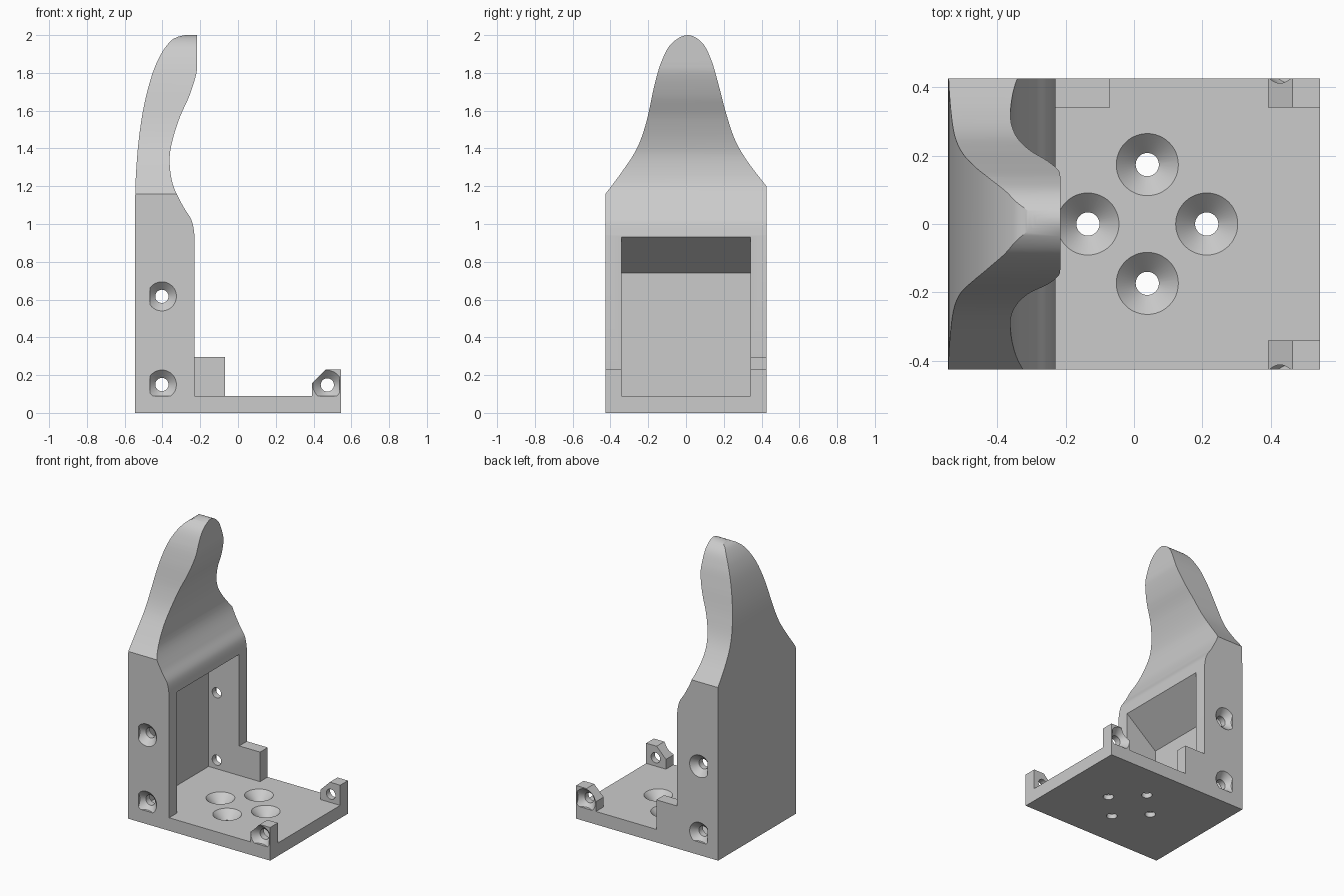
import bpy
import bmesh
from math import pi
from mathutils import Matrix, Vector

cube = bpy.data.objects.get("Cube")
if cube:
    bpy.data.objects.remove(cube, do_unlink=True)

HALF_X, HALF_Y, INNER_Y = 0.545, 0.426, 0.342
FLOOR, WALL_X, FACE_X = 0.09, -0.465, -0.23


def smooth_path(pts, steps=8):
    """Catmull-Rom curve through 2D points."""
    p = [Vector(q) for q in [pts[0], *pts, pts[-1]]]
    out = []
    for a, b, c, d in zip(p, p[1:], p[2:], p[3:]):
        for i in range(steps):
            t = i / steps
            out.append(0.5 * (2 * b + (c - a) * t + (2 * a - 5 * b + 4 * c - d) * t ** 2
                              + (3 * b - a - 3 * c + d) * t ** 3))
    return [tuple(v) for v in out] + [pts[-1]]


def to_object(bm, name):
    bmesh.ops.recalc_face_normals(bm, faces=bm.faces)
    mesh = bpy.data.meshes.new(name)
    bm.to_mesh(mesh)
    bm.free()
    obj = bpy.data.objects.new(name, mesh)
    bpy.context.collection.objects.link(obj)
    return obj


def prism(name, outline, lo, hi, axis="y"):
    """Extrude an (x, z) outline along y, or a (y, z) outline along x."""
    bm = bmesh.new()
    verts = [bm.verts.new((u, lo, z) if axis == "y" else (lo, u, z)) for u, z in outline]
    face = bm.faces.new(verts)
    grown = bmesh.ops.extrude_face_region(bm, geom=[face])["geom"]
    move = (0, hi - lo, 0) if axis == "y" else (hi - lo, 0, 0)
    bmesh.ops.translate(bm, vec=move, verts=[g for g in grown if isinstance(g, bmesh.types.BMVert)])
    return to_object(bm, name)


def screw_hole(name, matrix, hole, head, clips=()):
    """Countersunk drill along local -z, trimmed by planes (point, outward normal)."""
    bm = bmesh.new()
    sink = head - hole
    prof = [(0, -0.13), (hole, -0.13), (hole, -sink), (head, 0), (head, 0.03), (0, 0.03)]
    verts = [bm.verts.new((r, 0, z)) for r, z in prof]
    edges = [bm.edges.new(pair) for pair in zip(verts, verts[1:])]
    bmesh.ops.spin(bm, geom=verts + edges, cent=(0, 0, 0), axis=(0, 0, 1),
                   angle=2 * pi, steps=48)
    bmesh.ops.remove_doubles(bm, verts=bm.verts, dist=1e-5)
    bmesh.ops.transform(bm, matrix=matrix, verts=bm.verts)
    for co, no in clips:
        bmesh.ops.bisect_plane(bm, geom=bm.verts[:] + bm.edges[:] + bm.faces[:],
                               plane_co=co, plane_no=no, clear_outer=True)
        bmesh.ops.holes_fill(bm, edges=[e for e in bm.edges if e.is_boundary])
    return to_object(bm, name)


def combine(target, tool, operation):
    mod = target.modifiers.new(operation.title(), "BOOLEAN")
    mod.operation, mod.object, mod.solver = operation, tool, "EXACT"
    bpy.context.view_layer.objects.active = target
    bpy.ops.object.modifier_apply(modifier=mod.name)
    bpy.data.objects.remove(tool, do_unlink=True)


# Side profile: base plate and curved upright
back = smooth_path([(-HALF_X, 1.08), (-0.541, 1.25), (-0.525, 1.45), (-0.497, 1.63),
                    (-0.455, 1.79), (-0.41, 1.895), (-0.36, 1.965), (-0.32, 1.99), (-0.28, 2.0)])
front = smooth_path([(-0.216, 1.85), (-0.222, 1.79), (-0.257, 1.68), (-0.31, 1.56),
                     (-0.35, 1.43), (-0.362, 1.33), (-0.345, 1.21), (-0.294, 1.1),
                     (-0.246, 1.02), (FACE_X, 0.94)])
outline = [(-HALF_X, 0), *back, (-0.216, 2.0), *front,
           (FACE_X, FLOOR), (HALF_X, FLOOR), (HALF_X, 0)]
bracket = prism("bracket", outline, -HALF_Y, HALF_Y)

# Tapered neck and rounded head seen from the end
taper = smooth_path([(-0.426, 1.16), (-0.34, 1.275), (-0.26, 1.4), (-0.21, 1.54),
                     (-0.167, 1.735), (-0.13, 1.86), (-0.077, 1.955), (0.008, 2.0),
                     (0.085, 1.96), (0.133, 1.87), (0.169, 1.75), (0.214, 1.58),
                     (0.262, 1.44), (0.33, 1.325), (0.426, 1.2)])
silhouette = [(-0.6, -0.1), (-0.6, 0.93), *taper, (0.6, 0.975), (0.6, -0.1)]
combine(bracket, prism("silhouette", silhouette, -0.8, 0.8, "x"), "INTERSECT")

# Recess with a sloping ceiling
recess = [(WALL_X, FLOOR), (WALL_X, 0.74), (FACE_X, 0.93), (-0.1, 0.93), (-0.1, FLOOR)]
combine(bracket, prism("recess", recess, -INNER_Y, INNER_Y), "DIFFERENCE")

# Rear corner stop, on one side only
stop = [(-0.26, 0.05), (-0.26, 0.295), (-0.07, 0.295), (-0.07, 0.05)]
combine(bracket, prism("stop", stop, INNER_Y, HALF_Y), "UNION")

# Chamfered lugs, then the side screw holes
lug = [(0.393, 0.05), (0.393, 0.158), (0.465, 0.23), (HALF_X, 0.23), (HALF_X, 0.05)]
above_floor = ((0, 0, FLOOR), (0, 0, -1))
off_wall = ((WALL_X, 0, 0), (-1, 0, 0))
inside_end = ((0.538, 0, 0), (1, 0, 0))
for side in (-1, 1):
    lo, hi = sorted((side * INNER_Y, side * HALF_Y))
    combine(bracket, prism("lug", lug, lo, hi), "UNION")
    for x, z, clip in ((-0.403, 0.617, off_wall), (-0.403, 0.15, off_wall),
                       (0.473, 0.148, inside_end)):
        place = Matrix.Translation((x, side * HALF_Y, z)) @ Matrix.Rotation(-side * pi / 2, 4, "X")
        combine(bracket, screw_hole("side_hole", place, 0.035, 0.077, (above_floor, clip)),
                "DIFFERENCE")

# Four countersunk holes in the base
for dx, dy in ((1, 0), (-1, 0), (0, 1), (0, -1)):
    place = Matrix.Translation((0.039 + 0.174 * dx, 0.174 * dy, FLOOR))
    combine(bracket, screw_hole("base_hole", place, 0.034, 0.091), "DIFFERENCE")

bpy.ops.object.select_all(action="DESELECT")
bracket.select_set(True)
bpy.context.view_layer.objects.active = bracket
bpy.ops.object.shade_smooth_by_angle(angle=pi / 6)
